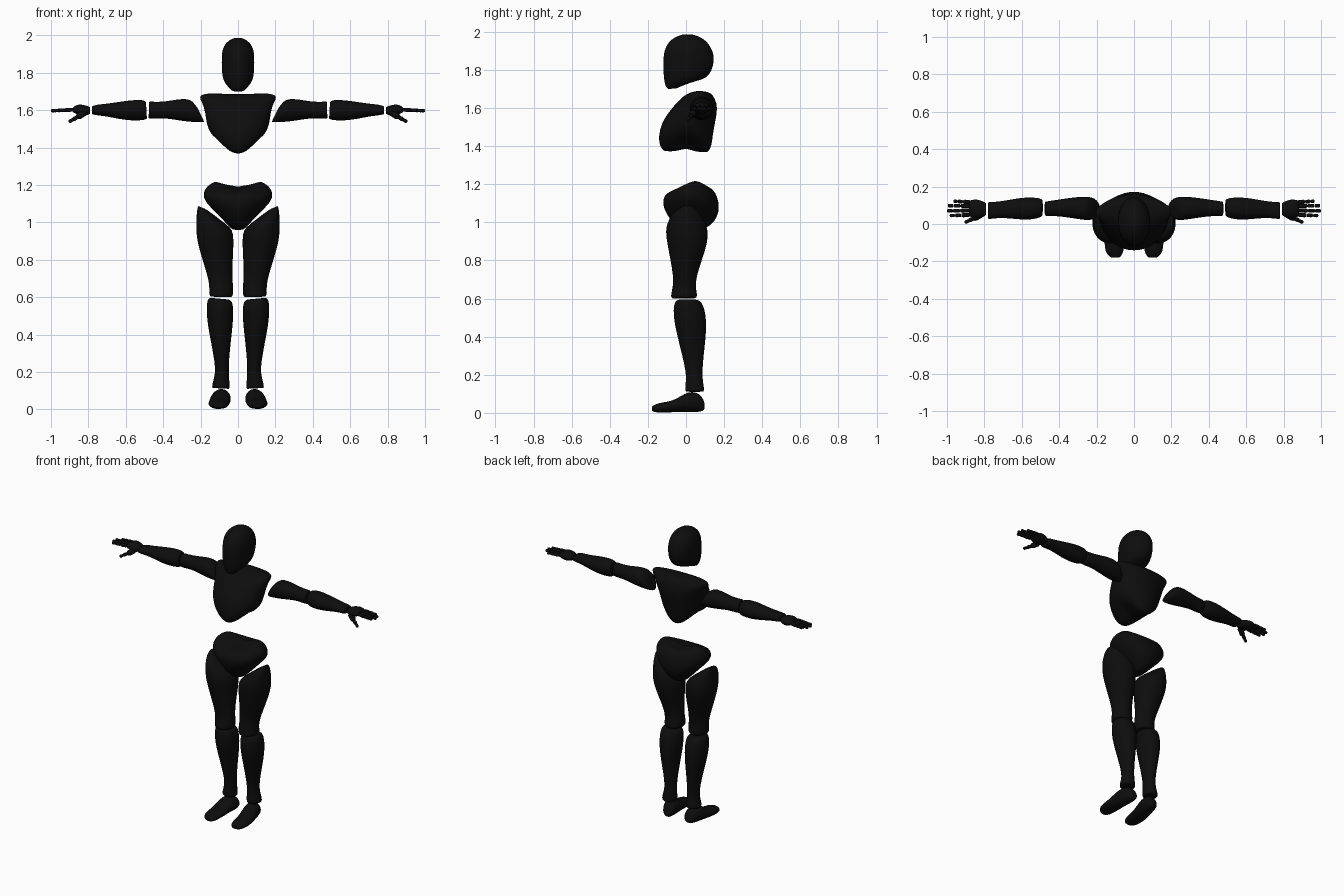
import bpy, bmesh, math
from mathutils import Vector as V

black = bpy.data.materials.new("matte black")
black.diffuse_color = (0.004, 0.004, 0.004, 1)


def loft(name, rings, segs=20, sx=1, level=1):
    """Skin closed rings (centre, u, v, w): c + u cos t + v sin t + w sin^2 t."""
    bm = bmesh.new()

    def add(c, u, v, w, k=1.0):
        out = []
        for i in range(segs):
            t = 2 * math.pi * i / segs
            p = c + k * (u * math.cos(t) + v * math.sin(t) + w * math.sin(t) ** 2)
            out.append(bm.verts.new((p.x * sx, p.y, p.z)))
        return out

    # inner rings at both ends keep the caps crisp
    loops = [add(*rings[0], 0.45), add(*rings[0], 0.9)] + [add(*r) for r in rings]
    loops += [add(*rings[-1], 0.9), add(*rings[-1], 0.45)]
    for a, b in zip(loops, loops[1:]):
        for i in range(segs):
            j = (i + 1) % segs
            bm.faces.new((a[i], a[j], b[j], b[i]))
    bm.faces.new(loops[0])
    bm.faces.new(loops[-1])
    bmesh.ops.recalc_face_normals(bm, faces=bm.faces)
    me = bpy.data.meshes.new(name)
    bm.to_mesh(me)
    bm.free()
    me.materials.append(black)
    ob = bpy.data.objects.new(name, me)
    bpy.context.collection.objects.link(ob)
    if level:
        m = ob.modifiers.new("smooth", 'SUBSURF')
        m.levels = m.render_levels = level
    for p in me.polygons:
        p.use_smooth = True
    return ob


def body(yf, zf, yb, zb, hw, zs):
    """Ring from front point, back point, half width and side height."""
    f, b = V((0, yf, zf)), V((0, yb, zb))
    return ((f + b) / 2, (f - b) / 2, V((hw, 0, 0)), V((0, 0, zs - (zf + zb) / 2)))


def leg(xi, zi, xo, zo, yf, yb):
    """Ring from inner point, outer point and depth range."""
    c = V(((xi + xo) / 2, (yf + yb) / 2, (zi + zo) / 2))
    return (c, V(((xo - xi) / 2, 0, (zo - zi) / 2)), V((0, (yb - yf) / 2, 0)), V())


def arm(xb, zb, xt, zt, yf, yb):
    """Ring from bottom point, top point and depth range."""
    return leg(xb, zb, xt, zt, yf, yb)


def foot(y, xi, xo, z0, z1):
    c = V(((xi + xo) / 2, y, (z0 + z1) / 2))
    return (c, V(((xo - xi) / 2, 0, 0)), V((0, 0, (z1 - z0) / 2)), V())


def bead(name, a, b, r, sx):
    """Small tapered finger segment between two points."""
    a, b = V(a), V(b)
    d = (b - a).normalized()
    u = d.cross(V((0, 0, 1))).normalized()
    v = u.cross(d)
    loft(name, [(a.lerp(b, t), u * r * k, v * r * k, V())
                for t, k in ((0, .5), (.1, .9), (.4, .9), (.75, 1), (.95, .8), (1, .4))],
         segs=10, sx=sx, level=0)


# Head, with the underside sloping up from chin to nape
loft("head", [body(*r) for r in (
    (-.095, 1.700, -.050, 1.703, .03, 1.702),
    (-.108, 1.712, .015, 1.732, .05, 1.722),
    (-.115, 1.74, .095, 1.752, .072, 1.745),
    (-.12, 1.78, .122, 1.77, .084, 1.775),
    (-.121, 1.83, .147, 1.82, .088, 1.825),
    (-.12, 1.88, .15, 1.88, .089, 1.88),
    (-.108, 1.925, .13, 1.925, .085, 1.925),
    (-.08, 1.96, .10, 1.96, .066, 1.96),
    (-.04, 1.98, .06, 1.98, .038, 1.98),
    (-.015, 1.987, .03, 1.987, .015, 1.987))])

# Ribcage with arched underside and wide shoulders
loft("chest", [body(*r) for r in (
    (-.118, 1.372, .118, 1.366, .105, 1.445),
    (-.14, 1.395, .138, 1.40, .14, 1.465),
    (-.147, 1.45, .142, 1.46, .166, 1.51),
    (-.13, 1.525, .158, 1.54, .174, 1.56),
    (-.083, 1.59, .168, 1.60, .183, 1.62),
    (-.035, 1.645, .155, 1.65, .207, 1.66),
    (.0, 1.672, .13, 1.68, .208, 1.683),
    (.03, 1.684, .105, 1.686, .155, 1.69))])

# Pelvis with raised hip wings
loft("pelvis", [body(*r) for r in (
    (-.01, .96, .09, .965, .03, .962),
    (-.06, .985, .135, .985, .06, .99),
    (-.105, 1.04, .168, 1.03, .115, 1.05),
    (-.127, 1.10, .177, 1.08, .18, 1.11),
    (-.117, 1.14, .168, 1.13, .192, 1.155),
    (-.08, 1.168, .145, 1.175, .168, 1.198),
    (-.02, 1.178, .11, 1.187, .125, 1.22))])

THIGH = ((.175, 1.072, .213, 1.088, -.02, .04), (.14, 1.05, .22, 1.068, -.06, .065),
         (.09, 1.01, .223, 1.02, -.092, .095), (.04, .975, .224, .975, -.106, .112),
         (.021, .94, .223, .92, -.107, .12), (.024, .85, .206, .85, -.092, .102),
         (.03, .75, .178, .76, -.073, .067), (.028, .68, .157, .69, -.066, .05),
         (.024, .64, .153, .64, -.075, .055), (.025, .612, .157, .612, -.081, .061),
         (.035, .60, .145, .603, -.075, .05))
SHIN = ((.05, .588, .15, .597, -.045, .06), (.03, .58, .165, .588, -.06, .083),
        (.024, .54, .169, .54, -.068, .10), (.025, .48, .166, .48, -.063, .108),
        (.032, .41, .155, .41, -.048, .106), (.045, .30, .133, .30, -.02, .093),
        (.05, .22, .121, .22, -.002, .086), (.048, .17, .127, .17, 0, .088),
        (.043, .13, .14, .13, -.006, .096), (.046, .11, .138, .115, -.002, .094))
FOOT = ((.097, .06, .10, .02, .05), (.087, .045, .115, .008, .085),
        (.055, .038, .132, .003, .110), (.01, .038, .146, .003, .112),
        (-.03, .043, .153, .003, .086), (-.08, .048, .159, .003, .060),
        (-.13, .053, .157, .002, .055), (-.16, .06, .147, .002, .046),
        (-.178, .075, .125, .01, .035))
UPPER_ARM = ((.18, 1.537, .215, 1.61, .05, .115), (.19, 1.534, .245, 1.652, .018, .145),
             (.25, 1.536, .275, 1.662, .02, .148), (.32, 1.545, .33, 1.658, .03, .143),
             (.39, 1.558, .39, 1.646, .04, .133), (.45, 1.553, .45, 1.645, .043, .124),
             (.478, 1.555, .475, 1.648, .043, .12))
FOREARM = ((.487, 1.553, .492, 1.645, .045, .13), (.505, 1.545, .505, 1.656, .03, .14),
           (.57, 1.543, .57, 1.655, .02, .145), (.64, 1.553, .64, 1.644, .027, .135),
           (.71, 1.568, .71, 1.634, .033, .122), (.755, 1.572, .755, 1.63, .028, .118),
           (.78, 1.578, .78, 1.622, .025, .118))
PALM = ((.79, 1.582, .79, 1.615, .05, .11), (.805, 1.572, .805, 1.624, .035, .122),
        (.84, 1.568, .84, 1.632, .03, .133), (.865, 1.58, .865, 1.628, .035, .13),
        (.882, 1.588, .882, 1.615, .04, .125))
# finger base depth, tip depth and tip reach
FINGERS = ((.048, .045, .985), (.072, .070, 1.0), (.096, .098, .995), (.117, .122, .965))

# Limbs on both sides
for side, sx in (("right", -1), ("left", 1)):
    loft(side + "_thigh", [leg(*r) for r in THIGH], sx=sx)
    loft(side + "_shin", [leg(*r) for r in SHIN], sx=sx)
    loft(side + "_foot", [foot(*r) for r in FOOT], sx=sx)
    loft(side + "_upper_arm", [arm(*r) for r in UPPER_ARM], sx=sx)
    loft(side + "_forearm", [arm(*r) for r in FOREARM], sx=sx)
    loft(side + "_palm", [arm(*r) for r in PALM], sx=sx)
    # Jointed fingers
    for n, (y0, y1, reach) in enumerate(FINGERS):
        a, b = V((.878, y0, 1.603)), V((reach, y1, 1.597))
        for k, (s, e) in enumerate(((0, .42), (.43, .73), (.74, 1))):
            bead(f"{side}_finger_{n + 1}_{k + 1}", a.lerp(b, s), a.lerp(b, e), .0115 - k * .001, sx)
    # Jointed thumb pointing forward and down
    a, b = V((.815, .05, 1.588)), V((.903, .008, 1.538))
    for k, (s, e, r) in enumerate(((0, .5, .018), (.51, .76, .012), (.77, 1, .010))):
        bead(f"{side}_thumb_{k + 1}", a.lerp(b, s), a.lerp(b, e), r, sx)
